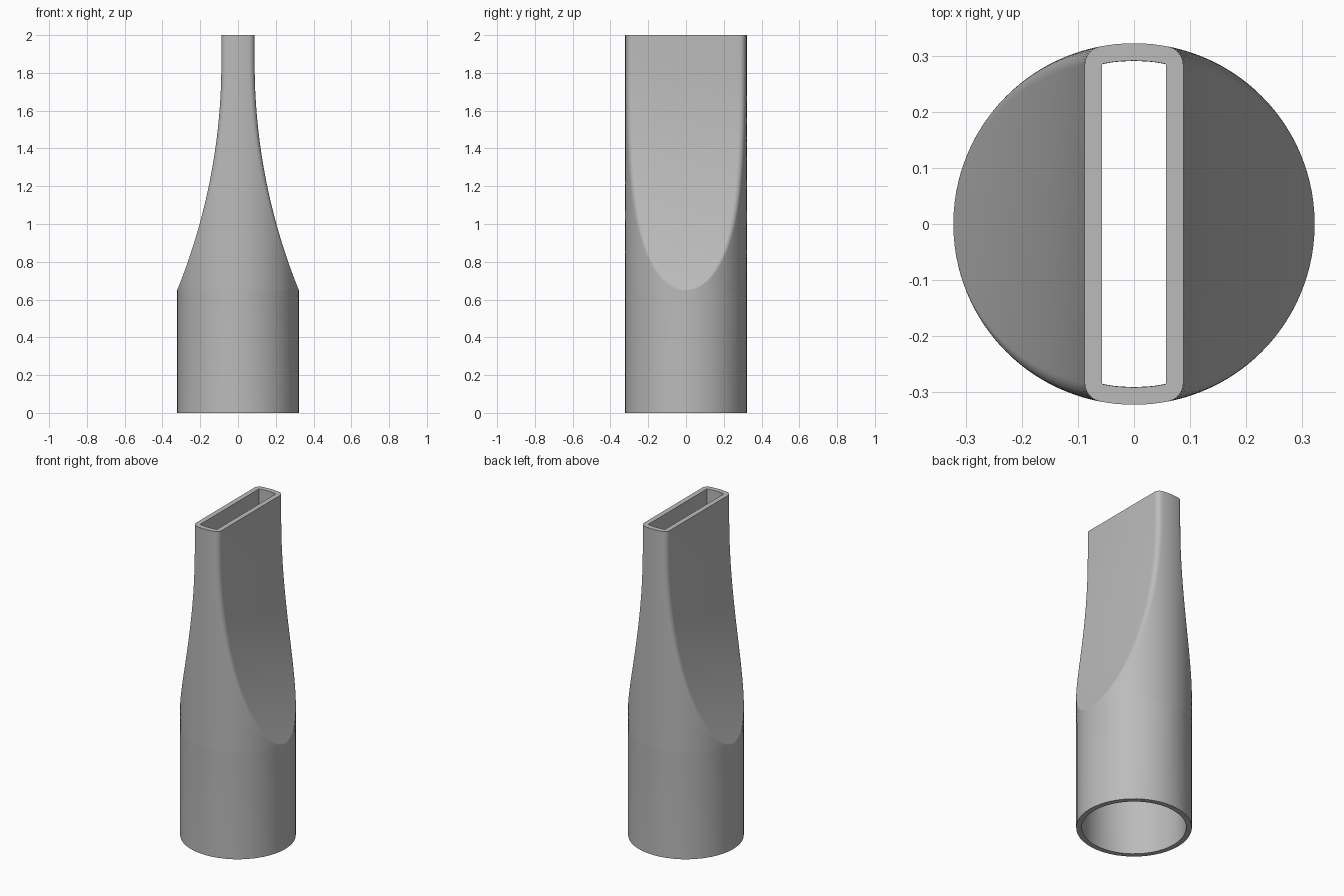
import bpy
import bmesh
import math

cube = bpy.data.objects.get("Cube")
if cube:
    bpy.data.objects.remove(cube, do_unlink=True)

RADIUS, WALL, SLOT = 0.322, 0.031, 0.088   # tube radius, wall, half width of the slot end
Z_CUT, Z_FLAT, HEIGHT = 0.65, 1.85, 2.0    # start and end of the curved cheeks, top


def half_width(z):
    """Half thickness of the body: a circular arc easing into a straight tip."""
    rise, run = RADIUS - SLOT, Z_FLAT - Z_CUT
    arc = (run ** 2 + rise ** 2) / (2 * rise)
    d = min(max(Z_FLAT - z, 0), run)
    return SLOT + arc - math.sqrt(arc ** 2 - d ** 2)


def section(radius, w, fillet, z):
    """Circle cut by two flats at x = +-w, with rounded corners."""
    w = min(w, radius)
    cx = w - fillet
    cy = math.sqrt(max((radius - fillet) ** 2 - cx ** 2, 0))
    phi = math.atan2(cy, cx)
    quarter = []
    for k in range(9):
        a = phi * k / 8
        quarter.append((cx + fillet * math.cos(a), cy + fillet * math.sin(a)))
    for k in range(1, 13):
        a = phi + (math.pi / 2 - phi) * k / 12
        quarter.append((radius * math.cos(a), radius * math.sin(a)))
    half = quarter + [(-x, y) for x, y in reversed(quarter[:-1])]
    return [(x, y, z) for x, y in half + [(-x, -y) for x, y in half]]


# Heights: plain tube, then cheeks with closer steps near their start
steps = 32
heights = [0] + [Z_CUT + (Z_FLAT - Z_CUT) * (i / steps) ** 2 for i in range(steps + 1)] + [HEIGHT]

# Closed loop of sections: up the outside, down the inside
sections = [section(RADIUS, half_width(z), 0.034, z) for z in heights]
sections += [section(RADIUS - WALL, half_width(z) - WALL, 0.003, z) for z in reversed(heights)]

bm = bmesh.new()
rings = [[bm.verts.new(p) for p in s] for s in sections]
for i, ring in enumerate(rings):
    above = rings[(i + 1) % len(rings)]
    for j in range(len(ring)):
        n = (j + 1) % len(ring)
        bm.faces.new((ring[j], ring[n], above[n], above[j]))
bmesh.ops.remove_doubles(bm, verts=bm.verts[:], dist=0.00002)
bmesh.ops.recalc_face_normals(bm, faces=bm.faces[:])

mesh = bpy.data.meshes.new("nozzle_body")
bm.to_mesh(mesh)
bm.free()
nozzle = bpy.data.objects.new("nozzle_body", mesh)
bpy.context.collection.objects.link(nozzle)

# Plain grey plastic
grey = bpy.data.materials.new("grey_plastic")
grey.use_nodes = True
color = (0.5, 0.5, 0.5, 1)
grey.diffuse_color = color
grey.node_tree.nodes["Principled BSDF"].inputs["Base Color"].default_value = color
mesh.materials.append(grey)

# Smooth curves, crisp rims and cheek edges
bpy.ops.object.select_all(action='DESELECT')
nozzle.select_set(True)
bpy.context.view_layer.objects.active = nozzle
bpy.ops.object.shade_smooth_by_angle(angle=math.radians(15))
